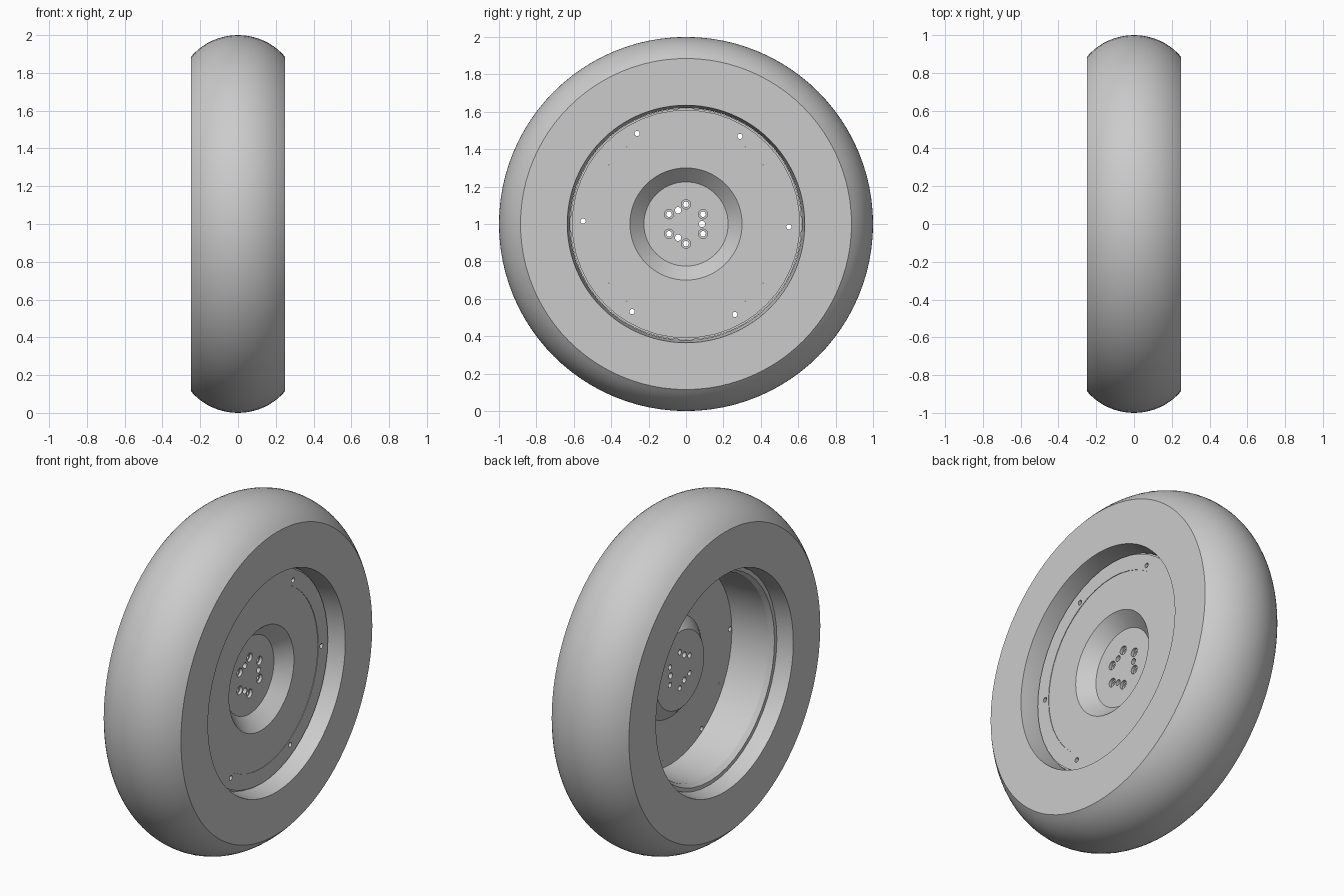
import bpy, bmesh
from math import sin, cos, tau, radians, asin, sqrt
from mathutils import Matrix, Vector

cube = bpy.data.objects.get("Cube")
if cube:
    bpy.data.objects.remove(cube, do_unlink=True)

grey = bpy.data.materials.new("plain_grey")
grey.use_nodes = True
GREY = (0.6, 0.6, 0.6, 1)
grey.diffuse_color = GREY
grey.node_tree.nodes["Principled BSDF"].inputs["Base Color"].default_value = GREY

AXLE = Vector((0, 0, 1))


def add_object(name, bm):
    bmesh.ops.recalc_face_normals(bm, faces=bm.faces)
    mesh = bpy.data.meshes.new(name)
    bm.to_mesh(mesh)
    bm.free()
    mesh.materials.append(grey)
    obj = bpy.data.objects.new(name, mesh)
    bpy.context.collection.objects.link(obj)
    return obj


def lathe(name, profile, steps, closed=True):
    """Revolve (x, radius) points around the axle."""
    bm = bmesh.new()
    verts = [bm.verts.new(AXLE + Vector((x, 0, r))) for x, r in profile]
    edges = [bm.edges.new(pair) for pair in zip(verts, verts[1:])]
    if closed:
        edges.append(bm.edges.new((verts[-1], verts[0])))
    bmesh.ops.spin(bm, geom=verts + edges, cent=AXLE, axis=(1, 0, 0),
                   angle=tau, steps=steps)
    bmesh.ops.remove_doubles(bm, verts=bm.verts, dist=1e-5)
    return add_object(name, bm)


def drill(target, holes):
    """Cut holes (ring radius, first angle, count, hole radius, x from, x to)."""
    bm = bmesh.new()
    for ring, start, count, radius, x0, x1 in holes:
        for i in range(count):
            a = radians(start) + tau * i / count
            place = Matrix.Translation(AXLE + Vector(((x0 + x1) / 2, ring * cos(a), ring * sin(a))))
            bmesh.ops.create_cone(bm, cap_ends=True, segments=20, radius1=radius,
                                  radius2=radius, depth=x1 - x0,
                                  matrix=place @ Matrix.Rotation(radians(90), 4, 'Y'))
    cutter = add_object("hole_cutter", bm)
    cutter.hide_render = True
    mod = target.modifiers.new("holes", 'BOOLEAN')
    mod.operation = 'DIFFERENCE'
    mod.solver = 'EXACT'
    mod.use_self = True
    mod.object = cutter
    bpy.context.view_layer.objects.active = target
    bpy.ops.object.modifier_apply(modifier=mod.name)
    bpy.data.objects.remove(cutter, do_unlink=True)


# Tyre: rounded tread, flat sidewalls, tapered opening
half, shoulder = 0.25, 0.885
rise = 1 - shoulder
arc = (half ** 2 + rise ** 2) / (2 * rise)
sweep = asin(half / arc)
tread = [(arc * sin(sweep * t / 10), 1 - arc + arc * cos(sweep * t / 10))
         for t in range(-10, 11)]
tyre = lathe("tyre", tread + [(half, 0.635), (0.155, 0.62), (-0.155, 0.62), (-half, 0.635)], 96)

# Rim: barrel open on one side, flange with a thin groove on the other
rim = lathe("rim", [(-0.155, 0.619), (-0.155, 0.597), (-0.13, 0.58), (0.10, 0.567),
                    (0.10, 0.521), (0.155, 0.521), (0.155, 0.61), (0.14, 0.61),
                    (0.14, 0.619)], 48)
drill(rim, [(0.55, -1.6, 6, 0.014, 0.05, 0.2)])

# Disc with a dished hub
disc = lathe("wheel_disc", [(0.04, 0), (0.04, 0.225), (0.10, 0.29), (0.10, 0.521),
                            (0.152, 0.521), (0.152, 0.30), (0.075, 0.225), (0.075, 0)],
             64, closed=False)
drill(disc, [(0.105, 30, 6, 0.015, 0, 0.2)])
drill(disc, [(0.105, 30, 6, 0.025, 0.058, 0.2), (0.085, 0, 3, 0.017, 0, 0.2)])

for part in (tyre, rim, disc):
    bpy.ops.object.select_all(action='DESELECT')
    part.select_set(True)
    bpy.context.view_layer.objects.active = part
    bpy.ops.object.shade_smooth_by_angle(angle=radians(25))
